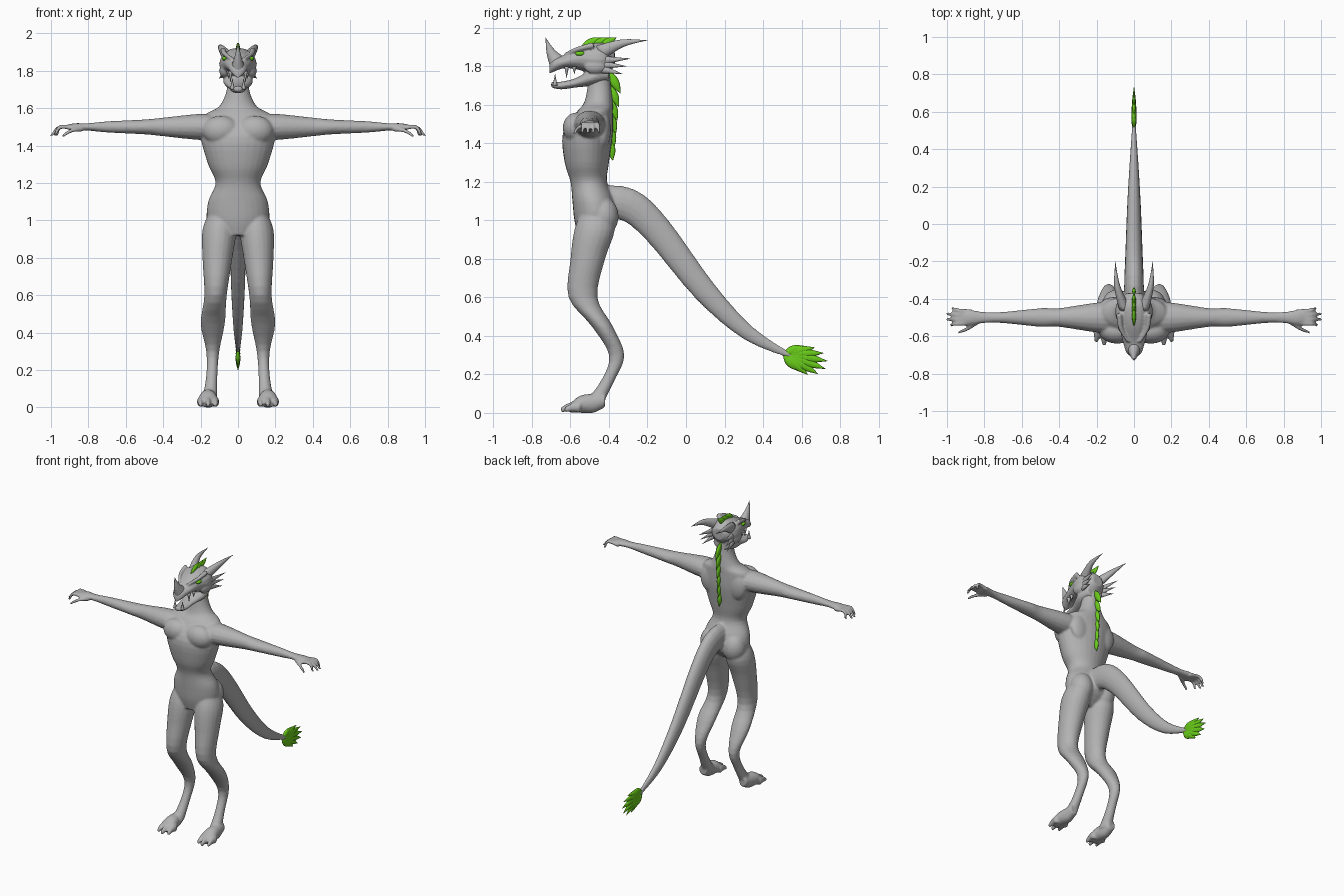
import bpy, bmesh, math
from mathutils import Vector, Matrix

old = bpy.data.objects.get("Cube")
if old:
    bpy.data.objects.remove(old, do_unlink=True)

X, Y, Z = Vector((1, 0, 0)), Vector((0, 1, 0)), Vector((0, 0, 1))
SIDES = {"left": 1, "right": -1}


def material(name, red, green, blue):
    mat = bpy.data.materials.new(name)
    mat.use_nodes = True
    color = (red, green, blue, 1)
    mat.diffuse_color = color
    mat.node_tree.nodes["Principled BSDF"].inputs["Base Color"].default_value = color
    return mat


GREY = material("grey hide", .45, .45, .45)
GREEN = material("leaf green", .14, .6, .01)


def smooth_rings(rings, steps):
    """Catmull-Rom interpolation of (x, y, z, a, b) rings."""
    smooth = []
    padded = [rings[0], *rings, rings[-1]]
    for before, start, end, after in zip(padded, padded[1:], padded[2:], padded[3:]):
        for i in range(steps):
            t = i / steps
            smooth.append([
                b + t / 2 * (c - a + t * (2 * a - 5 * b + 4 * c - d + t * (3 * (b - c) + d - a)))
                for a, b, c, d in zip(before, start, end, after)])
    smooth.append(rings[-1])
    return smooth


def loft(bm, rings, u, v=None, side=1, sides=16, steps=4):
    """Skin elliptical rings; radius a lies along u, radius b along v or across the path."""
    rings = smooth_rings(rings, steps)
    middles = [Vector((side * x, y, z)) for x, y, z, a, b in rings]
    last = len(middles) - 1
    loops = []
    for i, (middle, ring) in enumerate(zip(middles, rings)):
        tangent = middles[min(i + 1, last)] - middles[max(i - 1, 0)]
        across = v or tangent.cross(u).normalized()
        a, b = (max(radius, .001) for radius in ring[3:])
        loop = []
        for k in range(sides):
            angle = math.tau * k / sides
            loop.append(bm.verts.new(middle + u * a * math.cos(angle) + across * b * math.sin(angle)))
        loops.append(loop)
    for low, high in zip(loops, loops[1:]):
        for k in range(sides):
            n = (k + 1) % sides
            bm.faces.new((low[k], low[n], high[n], high[k]))
    bm.faces.new(loops[0])
    bm.faces.new(loops[-1])


def level_rings(spans):
    """Horizontal rings from (z, x min, x max, y front, y back)."""
    return [((left + right) / 2, (front + back) / 2, z, (right - left) / 2, (back - front) / 2)
            for z, left, right, front, back in spans]


def upright_rings(spans, x=0):
    """Rings across y from (y, half width, bottom, top)."""
    return [(x, y, (bottom + top) / 2, width, (top - bottom) / 2) for y, width, bottom, top in spans]


def taper(points, base, tip=0, flat=1, power=1):
    """Rings that thin from base to tip along a path; flat scales the width."""
    rings = []
    for i, point in enumerate(points):
        radius = tip + (base - tip) * (1 - (i / (len(points) - 1)) ** power)
        rings.append((*point, flat * radius, radius))
    return rings


def ball(bm, center, radii, side):
    x, y, z = center
    place = Matrix.Translation((side * x, y, z)) @ Matrix.Diagonal((*radii, 1))
    bmesh.ops.create_uvsphere(bm, u_segments=20, v_segments=12, radius=1, matrix=place)


def finish(name, bm, mat, voxel=None):
    """Make a smooth object; a voxel size fuses its overlapping parts into one skin."""
    bmesh.ops.recalc_face_normals(bm, faces=bm.faces)
    mesh = bpy.data.meshes.new(name)
    bm.to_mesh(mesh)
    bm.free()
    obj = bpy.data.objects.new(name, mesh)
    bpy.context.scene.collection.objects.link(obj)
    mesh.materials.append(mat)
    bpy.ops.object.select_all(action='DESELECT')
    bpy.context.view_layer.objects.active = obj
    obj.select_set(True)
    if voxel:
        fuse = obj.modifiers.new("fuse", 'REMESH')
        fuse.mode, fuse.voxel_size = 'VOXEL', voxel
        soften = obj.modifiers.new("soften", 'SMOOTH')
        soften.iterations = 4
        bpy.ops.object.modifier_apply(modifier="fuse")
        bpy.ops.object.modifier_apply(modifier="soften")
    bpy.ops.object.shade_smooth()


# Torso and neck, as (z, half width, front, back)
body = bmesh.new()
torso = [(.92, .09, -.56, -.44), (1, .16, -.58, -.36), (1.1, .16, -.59, -.37), (1.2, .12, -.6, -.41),
         (1.3, .16, -.63, -.4), (1.45, .2, -.64, -.38), (1.56, .18, -.57, -.38),
         (1.61, .1, -.53, -.38), (1.7, .06, -.51, -.39), (1.8, .06, -.5, -.4)]
loft(body, level_rings([(z, -width, width, front, back) for z, width, front, back in torso]),
     X, Y, sides=28)

# Tail
tail = [(-.45, 1.09), (-.3, 1.08), (-.15, .95), (.1, .63), (.33, .41), (.58, .28)]
loft(body, taper([(0, y, z) for y, z in tail], .09, .01, flat=.6, power=2), X)

leg = [(1.05, .04, .15, -.54, -.4), (.95, .01, .19, -.58, -.37), (.8, .03, .19, -.6, -.42),
       (.6, .06, .18, -.61, -.46), (.45, .07, .2, -.49, -.38), (.3, .1, .17, -.4, -.32),
       (.17, .11, .17, -.44, -.37), (.05, .11, .19, -.53, -.43)]
arm = [(.1, .08, .06), (.2, .08, .07), (.4, .05, .05), (.5, .05, .04), (.7, .03, .03),
       (.8, .03, .02), (.87, .04, .02), (.92, .04, .01)]
foot = [(-.42, .03, .03, .1), (-.48, .04, 0, .1), (-.55, .05, 0, .09), (-.6, .05, 0, .05)]

for side in SIDES.values():
    loft(body, level_rings(leg), X, Y, side, sides=20)
    loft(body, [(x, -.5, 1.5, deep, tall) for x, deep, tall in arm], Y, Z, side)
    loft(body, upright_rings(foot, x=.16), X, Z, side)
    # Chest, shoulder blade and buttock
    ball(body, (.09, -.57, 1.48), (.1, .07, .08), side)
    ball(body, (.1, -.43, 1.47), (.08, .04, .1), side)
    ball(body, (.09, -.43, 1.02), (.08, .08, .1), side)
    # Toes
    for i in (-1, 0, 1):
        x, y = .16 + .04 * i, .02 * abs(i) - .65
        loft(body, taper([(x, y + .08, .03), (x, y + .04, .03), (x, y, .015)], .03, .015, flat=.7),
             X, Z, side, sides=10)
    # Fingers and thumb
    for i, reach in enumerate((.97, 1, 1, .98)):
        root, tip = -.47 - .02 * i, -.45 - .03 * i
        loft(body, taper([(.87, root, 1.49), (.95, (root + tip) / 2, 1.5), (reach, tip, 1.45)],
                         .014, .008), Y, None, side, sides=10)
    loft(body, taper([(.83, -.52, 1.49), (.89, -.56, 1.48), (.94, -.58, 1.45)], .015, .008),
         Y, None, side, sides=10)
finish("body", body, GREY, voxel=.0075)

# Skull, lower jaw, brows and cheeks, as (y, half width, bottom, top)
head = bmesh.new()
skull = [(-.37, .04, 1.8, 1.88), (-.42, .09, 1.75, 1.92), (-.48, .1, 1.75, 1.92),
         (-.55, .08, 1.78, 1.9), (-.63, .06, 1.79, 1.86), (-.69, .04, 1.77, 1.84), (-.71, .01, 1.76, 1.8)]
jaw = [(-.4, .06, 1.72, 1.8), (-.48, .08, 1.7, 1.79), (-.57, .05, 1.69, 1.74),
       (-.65, .04, 1.68, 1.72), (-.7, .02, 1.69, 1.72)]
for spans in (skull, jaw):
    loft(head, upright_rings(spans), X, Z)
for side in SIDES.values():
    loft(head, taper([(.08, -.48, 1.91), (.07, -.56, 1.89), (.03, -.63, 1.86)], .016, .01),
         X, None, side, sides=10)
    ball(head, (.07, -.47, 1.8), (.03, .06, .04), side)
finish("head", head, GREY, voxel=.006)

# Horn on the snout
horn = bmesh.new()
loft(horn, taper([(0, -.66, 1.81), (0, -.7, 1.87), (0, -.73, 1.95)], .05, flat=.8), X)
finish("snout_horn", horn, GREY)

# Swept horns, cheek spikes, fangs and eyes
for label, side in SIDES.items():
    horn = bmesh.new()
    loft(horn, taper([(.05, -.45, 1.87), (.09, -.33, 1.92), (.1, -.2, 1.935)], .04, flat=.8),
         X, None, side)
    finish(label + "_horn", horn, GREY)

    spikes = bmesh.new()
    for i in range(3):
        loft(spikes, taper([(.07, -.45, 1.83 - .02 * i), (.1, -.29 - .02 * i, 1.84 - .04 * i)],
                           .026, flat=.6), X, None, side, sides=8)
    finish(label + "_cheek_spikes", spikes, GREY)

    fangs = bmesh.new()
    for x, y, root, tip in ((.04, -.62, 1.8, 1.74), (.05, -.58, 1.8, 1.76), (.03, -.68, 1.7, 1.76)):
        loft(fangs, taper([(x, y, root), (x, y, tip)], .013), X, Y, side, sides=8)
    finish(label + "_fangs", fangs, GREY)

    eye = bmesh.new()
    ball(eye, (.07, -.55, 1.866), (.015, .026, .012), side)
    finish(label + "_eye", eye, GREEN)


def leaves(name, ends, width):
    """Flat pointed leaves from (root y, root z) to (tip y, tip z)."""
    bm = bmesh.new()
    for root, tip in ends:
        rings = []
        for i in range(6):
            t = i / 5
            radius = width * math.sin(math.pi * (.1 + .9 * t))
            y, z = Vector(root).lerp(Vector(tip), t)
            rings.append((0, y, z, radius / 2, radius))
        loft(bm, rings, X, sides=8, steps=2)
    finish(name, bm, GREEN)


leaves("head_crest", [((.04 * i - .54, 1.9), (.04 * i - .44, 1.95)) for i in range(3)], .022)
leaves("back_crest", [((-.4, 1.77 - .07 * i), (-.34 - .008 * i, 1.66 - .07 * i)) for i in range(6)], .024)

# Tail tuft fans out from one root
fan = []
for i in range(8):
    t = i / 7
    angle, length = .4 - 1.3 * t, .11 + .12 * math.sin(math.pi * t)
    fan.append(((.51, .305), (.51 + length * math.cos(angle), .305 + length * math.sin(angle))))
leaves("tail_tuft", fan, .025)
